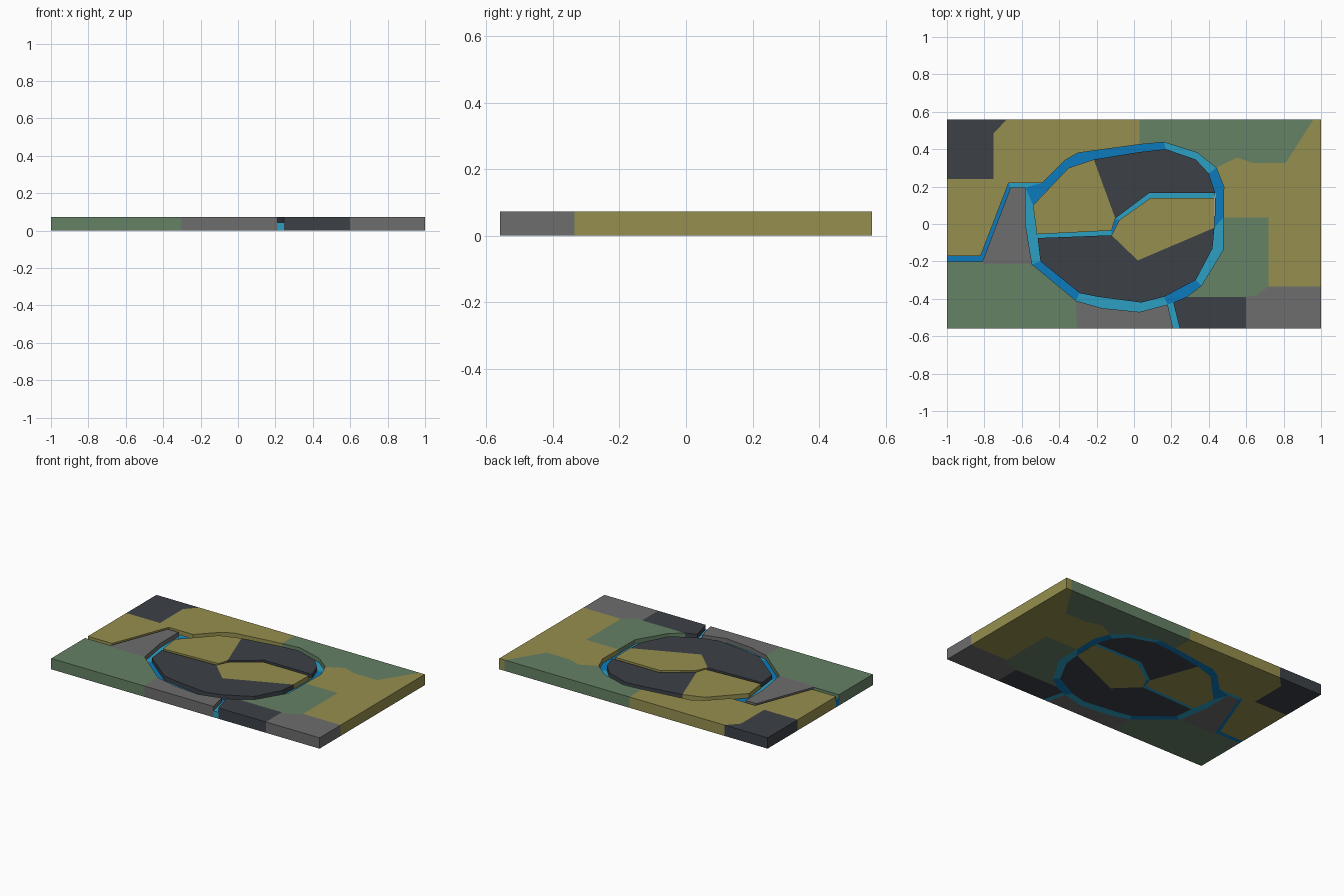
import bpy

if "Cube" in bpy.data.objects:
    bpy.data.objects.remove(bpy.data.objects["Cube"])

LAND_TOP, WATER_TOP = 0.073, 0.043


def material(name, rgb):
    def lin(c):
        c /= 255
        return c / 12.92 if c <= 0.04045 else ((c + 0.055) / 1.055) ** 2.4
    m = bpy.data.materials.new(name)
    m.diffuse_color = (*[lin(c) for c in rgb], 1)
    m.use_nodes = True
    m.node_tree.nodes["Principled BSDF"].inputs["Base Color"].default_value = m.diffuse_color
    return m


MATS = {
    "olive": material("olive_field", (150, 143, 78)),
    "green": material("green_field", (101, 129, 101)),
    "dark": material("dark_slate", (60, 65, 71)),
    "grey": material("grey_stone", (109, 109, 109)),
    "deep": material("deep_water", (12, 122, 188)),
    "light": material("light_water", (45, 160, 196)),
}


def area(p):
    return sum(a[0] * b[1] - b[0] * a[1] for a, b in zip(p, p[1:] + p[:1]))


def slab(name, regions, height):
    """Extrude touching coloured regions into one slab, with walls only at its border."""
    verts, index, faces, mats = [], {}, [], []
    colours = sorted({c for c, _ in regions})

    def vert(p, z):
        key = (round(p[0], 4), round(p[1], 4), z)
        if key not in index:
            index[key] = len(verts)
            verts.append(key)
        return index[key]

    clean = []
    for colour, pts in regions:
        pts = [p for i, p in enumerate(pts) if p != pts[i - 1]]
        if area(pts) < 0:
            pts.reverse()
        clean.append((colours.index(colour), pts))
    edges = {(a, b) for _, p in clean for a, b in zip(p, p[1:] + p[:1])}
    for mi, p in clean:
        new = [[vert(q, height) for q in p], [vert(q, 0) for q in reversed(p)]]
        for a, b in zip(p, p[1:] + p[:1]):
            if (b, a) not in edges:
                new.append([vert(a, 0), vert(b, 0), vert(b, height), vert(a, height)])
        faces += new
        mats += [mi] * len(new)
    me = bpy.data.meshes.new(name)
    me.from_pydata(verts, [], faces)
    for c in colours:
        me.materials.append(MATS[c])
    for f, mi in zip(me.polygons, mats):
        f.material_index = mi
    me.update()
    ob = bpy.data.objects.new(name, me)
    bpy.context.collection.objects.link(ob)


def strip(a, b, light):
    """Quads between two banks; the segments listed in light get the lighter blue."""
    return [("light" if i in light else "deep", [a[i], a[i + 1], b[i + 1], b[i]])
            for i in range(len(a) - 1)]


# River banks
north = [(-1, -.17), (-.82, -.17), (-.67, .22), (-.49, .22), (-.37, .34), (-.30, .38),
         (.03, .425), (.16, .437), (.34, .38), (.44, .30), (.48, .20), (.478, .035),
         (.475, -.14), (.36, -.33), (.28, -.39), (.21, -.42), (.245, -.56)]
south = [(.21, -.56), (.18, -.43), (.03, -.47), (-.17, -.45), (-.31, -.41), (-.545, -.215),
         (-.58, 0), (-.58, .195), (-.66, .195), (-.81, -.2), (-1, -.2)]
upper_rim = [(-.54, .10), (-.35, .30), (-.215, .345), (.03, .385), (.17, .40),
             (.33, .345), (.40, .27), (.435, .165)]
lower_rim = [(.43, -.02), (.42, -.13), (.33, -.30), (.16, -.39), (.04, -.42),
             (-.19, -.39), (-.29, -.37), (-.50, -.20), (-.515, -.075)]
upper_mid = [(.435, .165), (.08, .165), (-.10, .03), (-.12, -.035), (-.52, -.055)]
lower_mid = [(.43, .14), (.09, .14), (-.08, .02), (-.12, -.06), (-.515, -.075)]

# Land north and east of the river
slab("north_east_land", [
    ("olive", north[:7] + [(.03, .56), (-.68, .56), (-.75, .485), (-.75, .24), (-1, .24)]),
    ("dark", [(-1, .24), (-.75, .24), (-.75, .485), (-.68, .56), (-1, .56)]),
    ("green", north[6:10] + [(.55, .355), (.64, .325), (.81, .325), (.96, .56), (.03, .56)]),
    ("olive", north[9:12] + [(.72, .035), (.72, -.335), (1, -.335), (1, .56), (.96, .56),
                             (.81, .325), (.64, .325), (.55, .355)]),
    ("green", north[11:15] + [(.60, -.39), (.65, -.385), (.72, -.335), (.72, .035)]),
    ("dark", north[14:] + [(.60, -.56), (.60, -.39)]),
    ("grey", [(.60, -.56), (1, -.56), (1, -.335), (.72, -.335), (.65, -.385), (.60, -.39)]),
], LAND_TOP)

# Land south and west of the river
slab("south_west_land", [
    ("grey", south[:5] + [(-.305, -.56)]),
    ("green", [(-.305, -.56), south[4], south[5], (-.80, -.215), south[9], south[10], (-1, -.56)]),
    ("grey", south[5:10] + [(-.80, -.215)]),
], LAND_TOP)

# Two islands inside the ring
slab("upper_island", [
    ("olive", upper_rim[:3] + upper_mid[2:]),
    ("dark", upper_rim[2:] + upper_mid[1:3]),
], LAND_TOP)
slab("lower_island", [
    ("olive", lower_mid[:4] + [(.02, -.195), lower_rim[0]]),
    ("dark", lower_rim + [lower_mid[3], (.02, -.195)]),
], LAND_TOP)

# Ring of water, middle channel and the two streams to the plate edge
outer = north[3:16] + south[1:8]
inner = upper_rim + lower_rim[:4] + [lower_rim[3]] * 2 + lower_rim[4:8] + [upper_mid[4], upper_rim[0]]
ring = strip(outer + outer[:1], inner + inner[:1], {4, 5, 8, 9, 13, 14, 15, 17, 18})
# Close the corner beside the middle channel's west mouth
ring.append(("light", [lower_rim[7], lower_rim[8], upper_mid[4]]))
slab("river", ring + strip(upper_mid, lower_mid, {0, 1, 3})
     + strip(north[:4], south[:6:-1], {2})
     + strip(north[15:], south[1::-1], {0}), WATER_TOP)
